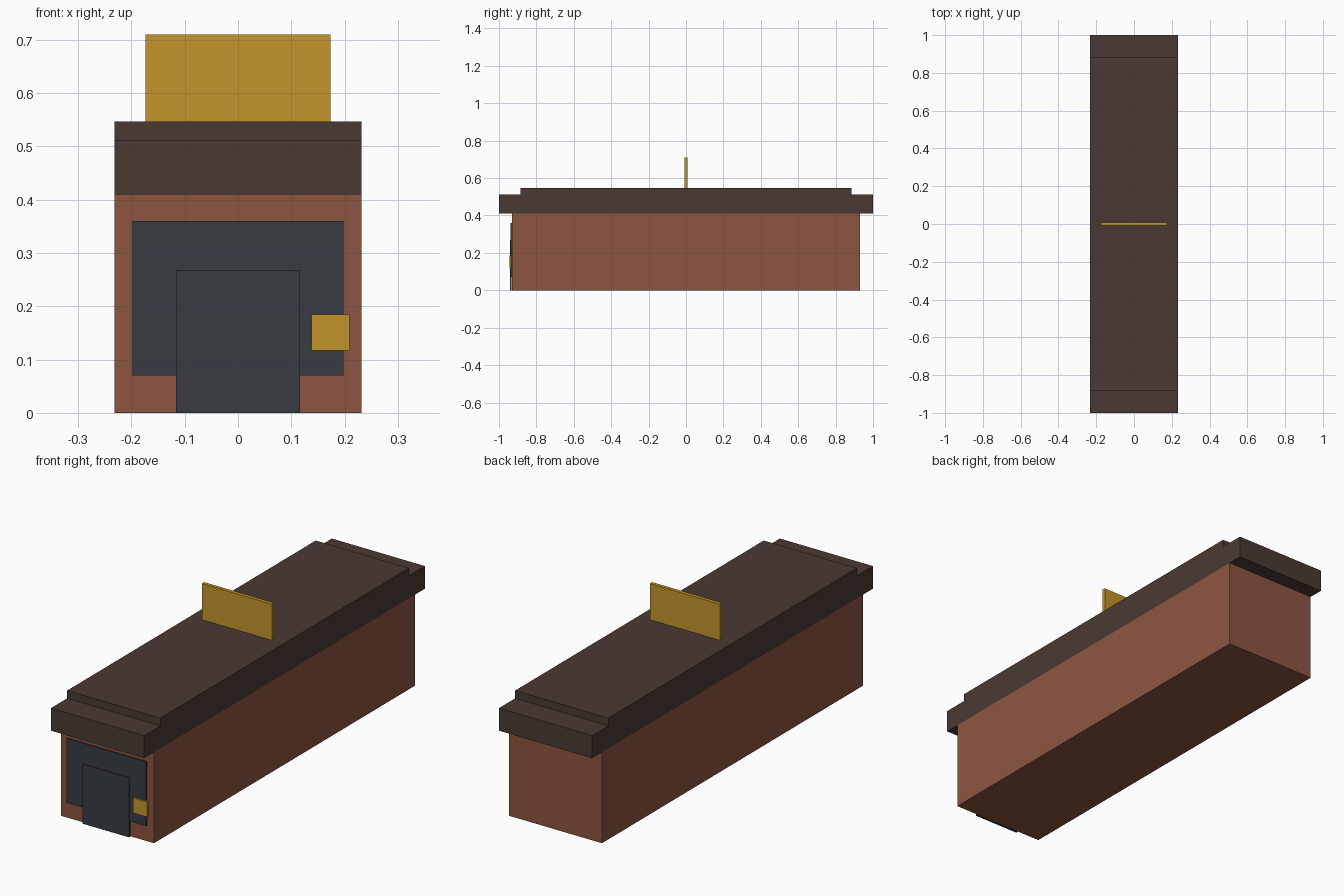
import bpy

if "Cube" in bpy.data.objects:
    bpy.data.objects.remove(bpy.data.objects["Cube"])


def colour(name, rgb):
    """Make a flat material from 0-255 screen values."""
    m = bpy.data.materials.new(name)
    lin = [((c / 255 + 0.055) / 1.055) ** 2.4 for c in rgb]
    m.diffuse_color = (*lin, 1)
    m.use_nodes = True
    m.node_tree.nodes["Principled BSDF"].inputs["Base Color"].default_value = m.diffuse_color
    return m


def box(name, x, y, z, mat):
    """Box between the given (low, high) limits on each axis."""
    bpy.ops.mesh.primitive_cube_add(size=1, location=[sum(r) / 2 for r in (x, y, z)])
    ob = bpy.context.object
    ob.name = name
    ob.scale = [r[1] - r[0] for r in (x, y, z)]
    bpy.ops.object.transform_apply(location=False, rotation=False, scale=True)
    ob.data.materials.append(mat)
    return ob


brick = colour("brick red", (141, 85, 64))
roof = colour("dark brown roof", (74, 58, 52))
slate = colour("slate grey", (55, 60, 66))
gold = colour("sign gold", (196, 149, 44))

W = 0.232        # half width of the building
FRONT = -0.93    # front wall

# Long building body
box("walls", (-W, W), (FRONT, -FRONT), (0, 0.41), brick)

# Stepped flat roof
box("roof_slab", (-W, W), (-1, 1), (0.41, 0.512), roof)
box("roof_upper_step", (-W, W), (-0.885, 0.885), (0.512, 0.547), roof)

# Sign standing across the roof
box("roof_sign", (-0.174, 0.174), (-0.008, 0.008), (0.547, 0.71), gold)

# Thin plates on the front wall
box("front_window", (-0.198, 0.198), (FRONT - 0.007, FRONT), (0.07, 0.36), slate)
box("front_door", (-0.116, 0.116), (FRONT - 0.012, FRONT - 0.003), (0, 0.268), slate)
box("door_plaque", (0.138, 0.209), (FRONT - 0.015, FRONT - 0.006), (0.117, 0.185), gold)
